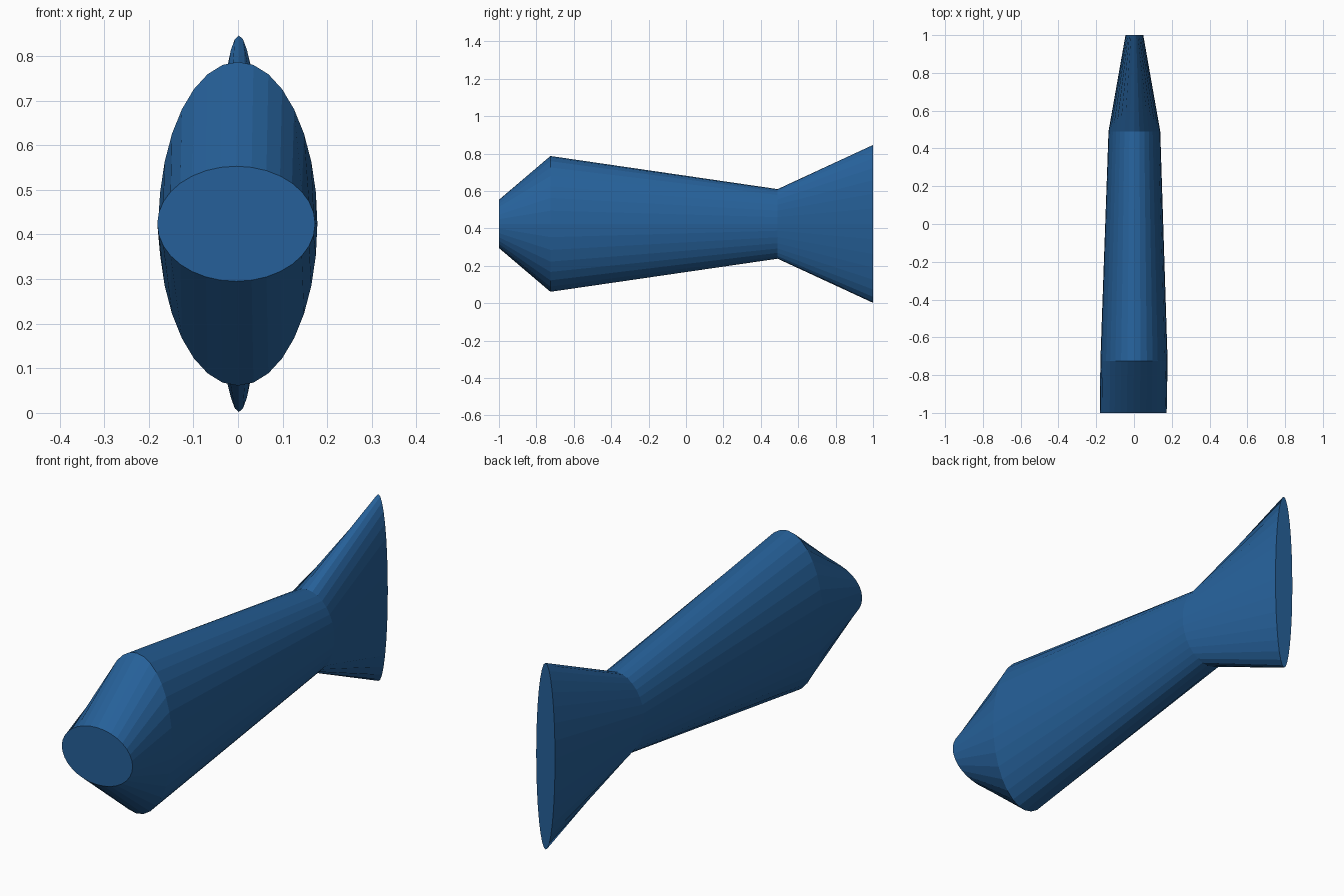
import bpy, bmesh, math

if "Cube" in bpy.data.objects:
    bpy.data.objects.remove(bpy.data.objects["Cube"], do_unlink=True)

SIDES = 32
MID_Z = 0.424

# Cross-sections along the body: y, centre x, half width, half height
SECTIONS = [
    (-1.00, -0.004, 0.177, 0.129),   # blunt mouth
    (-0.725, 0.000, 0.178, 0.363),   # shoulders
    (0.49, 0.002, 0.137, 0.186),     # tail root
    (1.00, 0.002, 0.047, 0.422),     # tail fin edge
]

# Single blue material
blue = bpy.data.materials.new("deep_blue")
blue.use_nodes = True
colour = (0.019, 0.118, 0.32, 1.0)
blue.diffuse_color = colour
blue.node_tree.nodes["Principled BSDF"].inputs["Base Color"].default_value = colour


def add_ring(bm, y, cx, rx, rz):
    """Add one elliptical ring of vertices facing along y."""
    ring = []
    for i in range(SIDES):
        a = 2 * math.pi * i / SIDES
        ring.append(bm.verts.new((cx + rx * math.cos(a), y, MID_Z + rz * math.sin(a))))
    return ring


# Loft the rings into a closed fish-shaped body
bm = bmesh.new()
rings = [add_ring(bm, *s) for s in SECTIONS]
for a, b in zip(rings, rings[1:]):
    for i in range(SIDES):
        j = (i + 1) % SIDES
        bm.faces.new((a[i], a[j], b[j], b[i]))
bm.faces.new(rings[0])
bm.faces.new(rings[-1])
bmesh.ops.recalc_face_normals(bm, faces=bm.faces)

mesh = bpy.data.meshes.new("fish_body")
bm.to_mesh(mesh)
bm.free()
mesh.materials.append(blue)
body = bpy.data.objects.new("fish_body", mesh)
bpy.context.collection.objects.link(body)
